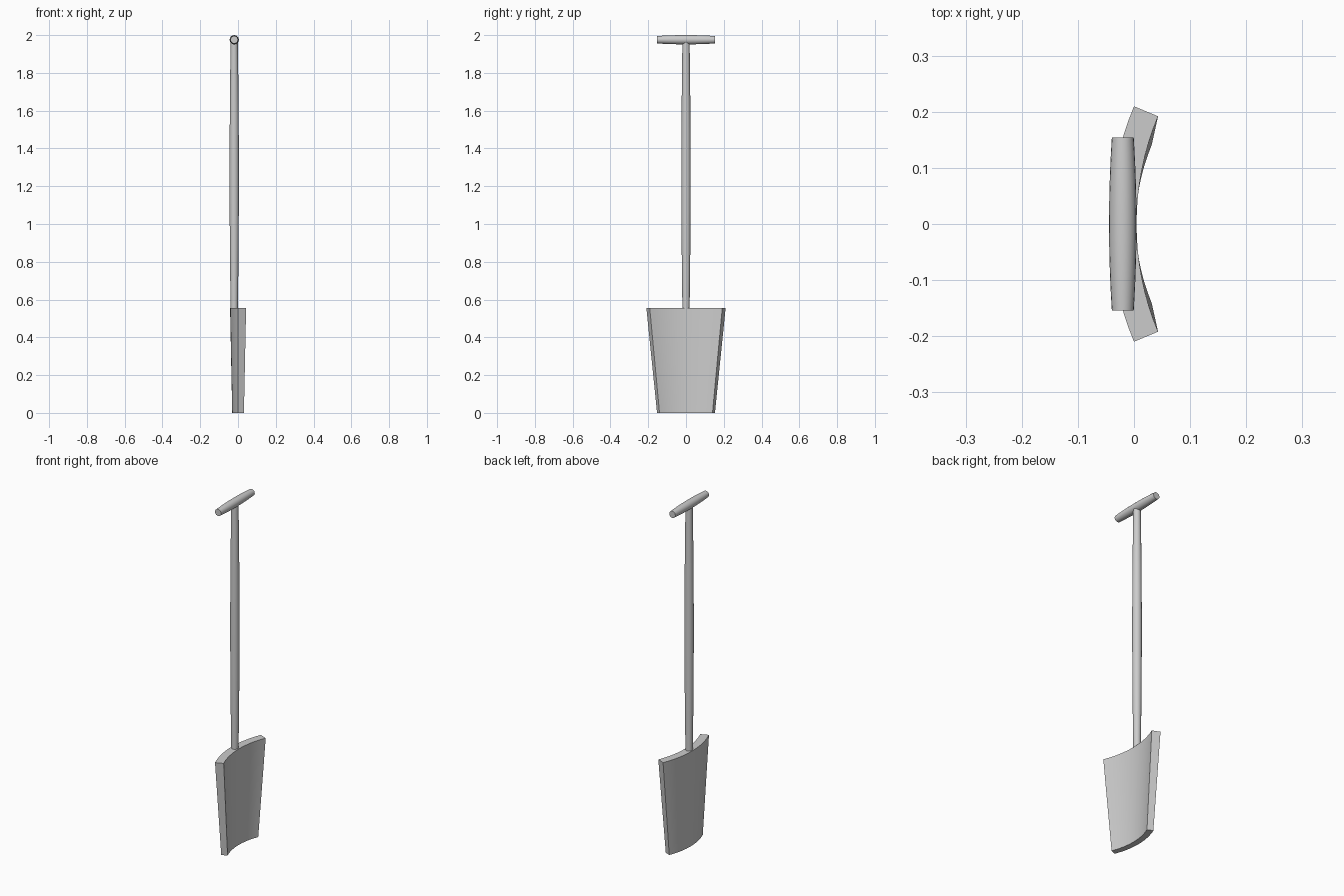
import bpy
import bmesh
import math
from mathutils import Matrix, Vector

cube = bpy.data.objects.get("Cube")
if cube:
    bpy.data.objects.remove(cube, do_unlink=True)

grey = bpy.data.materials.new("plain grey")
grey.use_nodes = True
colour = (0.6, 0.6, 0.6, 1)
grey.diffuse_color = colour
grey.node_tree.nodes["Principled BSDF"].inputs["Base Color"].default_value = colour


def finish(name, bm, angle=40):
    bmesh.ops.recalc_face_normals(bm, faces=bm.faces)
    mesh = bpy.data.meshes.new(name)
    bm.to_mesh(mesh)
    bm.free()
    mesh.materials.append(grey)
    obj = bpy.data.objects.new(name, mesh)
    bpy.context.collection.objects.link(obj)
    bpy.ops.object.select_all(action="DESELECT")
    obj.select_set(True)
    bpy.context.view_layer.objects.active = obj
    bpy.ops.object.shade_smooth_by_angle(angle=math.radians(angle))
    return obj


def loft(bm, rings):
    """Skin a list of closed point loops and cap both ends."""
    loops = [[bm.verts.new(p) for p in ring] for ring in rings]
    n = len(loops[0])
    for low, high in zip(loops, loops[1:]):
        for i in range(n):
            j = (i + 1) % n
            bm.faces.new((low[i], low[j], high[j], high[i]))
    bm.faces.new(loops[0])
    bm.faces.new(loops[-1])


def bulged_rod(name, length, end_radius, mid_radius, matrix, steps=12, sides=20):
    """Round rod along local z that swells towards its middle."""
    rings = []
    for s in range(steps + 1):
        t = 2 * s / steps - 1
        r = mid_radius + (end_radius - mid_radius) * t * t
        angles = [math.tau * k / sides for k in range(sides)]
        rings.append([matrix @ Vector((r * math.cos(a), r * math.sin(a), t * length / 2))
                      for a in angles])
    bm = bmesh.new()
    loft(bm, rings)
    return finish(name, bm)


# Blade: thick curved plate, shrinking evenly towards the bottom
def blade_ring(scale, z, segments=16):
    centre, outer, inner, half = 0.504, 0.546, 0.4995, math.radians(22.6)
    angles = [half * (2 * k / segments - 1) for k in range(segments + 1)]
    path = [(outer, a) for a in angles] + [(inner, a) for a in reversed(angles)]
    return [(scale * (centre - r * math.cos(a)), scale * r * math.sin(a), z)
            for r, a in path]


bm = bmesh.new()
loft(bm, [blade_ring(0.73, 0), blade_ring(1, 0.556)])
finish("blade", bm, 30)

# Shaft and cross handle
axis_x = -0.02
bottom, top = 0.55, 1.965
bulged_rod("shaft", top - bottom, 0.019, 0.0245,
           Matrix.Translation((axis_x, 0, (bottom + top) / 2)))
bulged_rod("cross_handle", 0.308, 0.0195, 0.0245,
           Matrix.Translation((axis_x, 0, 1.9755)) @ Matrix.Rotation(math.pi / 2, 4, "X"))
